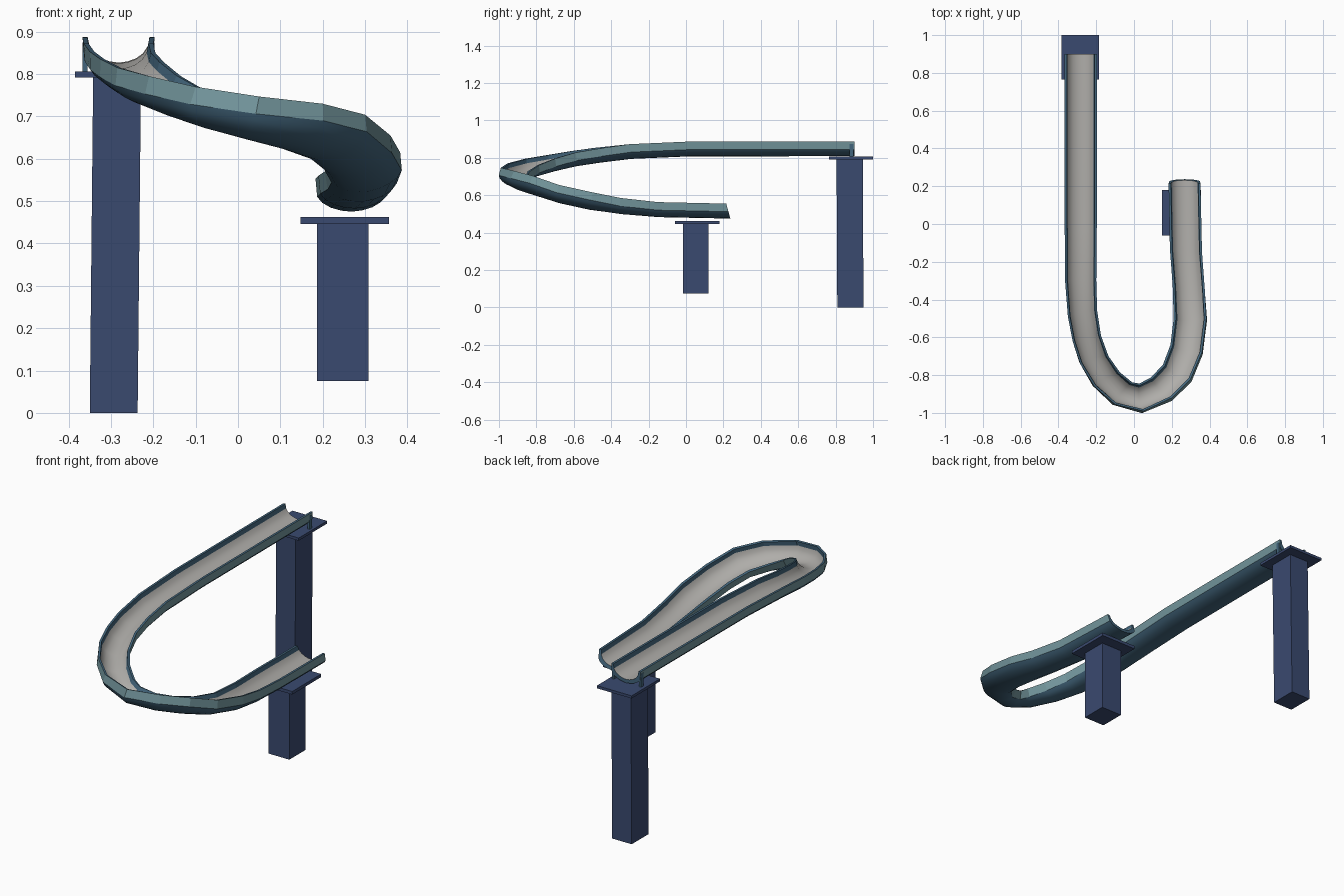
import bpy, bmesh
from mathutils import Vector

if "Cube" in bpy.data.objects:
    bpy.data.objects.remove(bpy.data.objects["Cube"])


def material(name, rgb):
    m = bpy.data.materials.new(name)
    m.diffuse_color = (*rgb, 1)
    m.use_nodes = True
    m.node_tree.nodes["Principled BSDF"].inputs["Base Color"].default_value = m.diffuse_color
    return m


GREY = material("chute_grey", (0.43, 0.42, 0.40))
BLUE = material("steel_blue", (0.055, 0.13, 0.20))
TEAL = material("side_teal", (0.17, 0.30, 0.33))
NAVY = material("support_navy", (0.042, 0.068, 0.16))


def finish(bm, name, mats):
    bmesh.ops.recalc_face_normals(bm, faces=bm.faces)
    me = bpy.data.meshes.new(name)
    bm.to_mesh(me)
    bm.free()
    for m in mats:
        me.materials.append(m)
    ob = bpy.data.objects.new(name, me)
    bpy.context.collection.objects.link(ob)
    return ob


def box(name, lo, hi, mat, lean=(0, 0)):
    """Box between two corners; lean shifts the foot sideways."""
    bm = bmesh.new()
    bmesh.ops.create_cube(bm, size=1)
    for v in bm.verts:
        foot = v.co.z < 0
        v.co = Vector([a + (c + 0.5) * (b - a) for a, b, c in zip(lo, hi, v.co)])
        if foot:
            v.co.x += lean[0]
            v.co.y += lean[1]
    return finish(bm, name, [mat])


# Chute path: outer rim and inner rim at each station
stations = [
    (-.367, .90, .888, -.197, .90, .888),
    (-.367, .00, .886, -.197, .00, .886),
    (-.365, -.30, .873, -.200, -.30, .873),
    (-.350, -.49, .853, -.195, -.46, .850),
    (-.325, -.62, .835, -.175, -.59, .828),
    (-.285, -.74, .815, -.135, -.70, .795),
    (-.210, -.86, .795, -.075, -.785, .760),
    (-.100, -.955, .770, -.010, -.838, .725),
    (.050, -.99, .747, .028, -.845, .700),
    (.200, -.92, .730, .090, -.812, .670),
    (.300, -.82, .704, .153, -.745, .645),
    (.360, -.68, .655, .193, -.64, .615),
    (.383, -.50, .615, .210, -.50, .585),
    (.375, -.35, .585, .205, -.33, .570),
    (.360, -.15, .563, .190, -.13, .560),
    (.352, .215, .555, .183, .215, .553),
]
# Half section (across, depth): underside and running surface
under = [(1, 0), (.96, .043), (.82, .057), (.58, .069), (.30, .076), (0, .079)]
inside = [(.86, 0), (.81, .022), (.68, .039), (.48, .051), (.25, .058), (0, .061)]


def mirrored(half):
    return half + [(-u, d) for u, d in reversed(half[:-1])]


n = 2 * len(under) - 1
section = mirrored(under) + mirrored(inside)[::-1]
outer = [Vector(s[:3]) for s in stations]
inner = [Vector(s[3:]) for s in stations]
mid = [(a + b) / 2 for a, b in zip(outer, inner)]

bm = bmesh.new()
rings = []
for i, c in enumerate(mid):
    half = (outer[i] - inner[i]) / 2
    along = mid[min(i + 1, len(mid) - 1)] - mid[max(i - 1, 0)]
    down = along.cross(half).normalized()
    if down.z > 0:
        down.negate()
    if i == len(mid) - 1:          # exit lip slants forward
        down.y += 0.3
    rings.append([bm.verts.new(c + half * u + down * d) for u, d in section])

total = len(section)
for a, b in zip(rings, rings[1:]):
    for k in range(total):
        j = (k + 1) % total
        f = bm.faces.new((a[k], a[j], b[j], b[k]))
        if k in (0, n - 2):                    # side boards
            f.material_index = 2
        elif n < k < 2 * n - 2:                # running surface
            f.material_index = 0
            f.smooth = True
        else:                                  # rims and underside
            f.material_index = 1
            f.smooth = k < n - 2
# end caps
for r in (rings[0], rings[-1]):
    for k in range(n - 1):
        f = bm.faces.new((r[k], r[k + 1], r[total - 2 - k], r[total - 1 - k]))
        f.material_index = 1
chute = finish(bm, "slide_chute", [GREY, BLUE, TEAL])
# keep the side-board and rim edges crisp
for e in chute.data.edges:
    ids = {chute.data.vertices[v].index % total for v in e.vertices}
    if len(ids) == 1 and ids <= {0, 1, n - 2, n - 1, n, n + 1, total - 2, total - 1}:
        e.use_edge_sharp = True

# Supports
box("high_post", (-.342, .805, 0), (-.229, .945, .795), NAVY, (-.008, .004))
box("high_plate", (-.385, .765, .792), (-.184, 1.0, .806), NAVY)
box("low_post", (.187, -.015, .075), (.308, .12, .45), NAVY)
box("low_plate", (.147, -.06, .446), (.356, .18, .462), NAVY)

# Struts holding the start of the chute
for side, x in (("left", -.361), ("right", -.203)):
    box(side + "_strut", (x - .006, .875, .80), (x + .006, .895, .875), BLUE)
